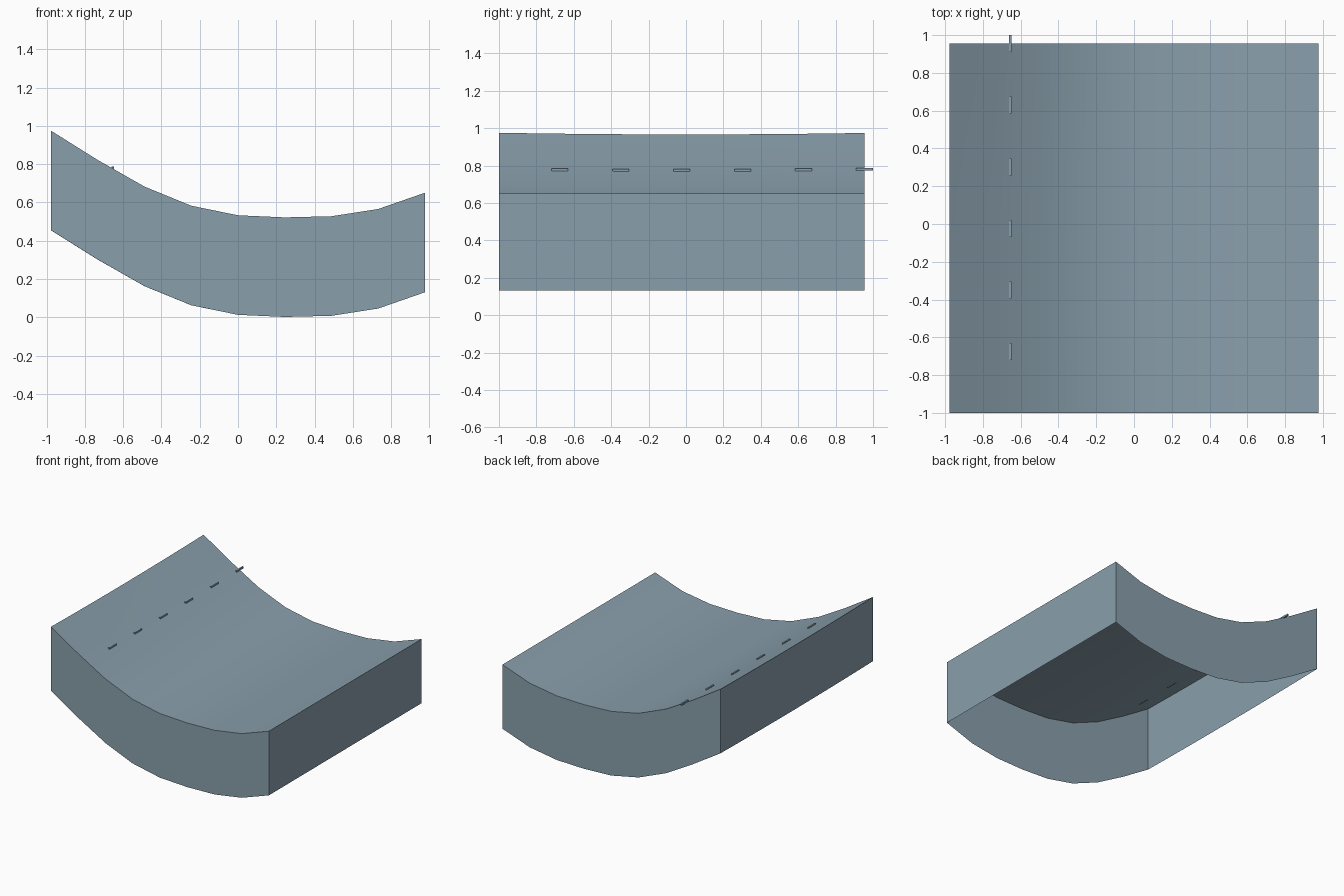
import bpy, bmesh, math

cube = bpy.data.objects.get("Cube")
if cube:
    bpy.data.objects.remove(cube, do_unlink=True)

COLOUR = (0.25, 0.345, 0.41, 1)
mat = bpy.data.materials.new("slate blue")
mat.use_nodes = True
mat.diffuse_color = COLOUR
mat.node_tree.nodes["Principled BSDF"].inputs["Base Color"].default_value = COLOUR

HALF_X, Y_FRONT, Y_BACK, DEPTH, N = 0.977, -1.0, 0.955, 0.52, 8
PROFILE = [0.975, 0.822, 0.683, 0.583, 0.533, 0.522, 0.528, 0.566, 0.651]


def add_object(name, bm):
    mesh = bpy.data.meshes.new(name)
    bm.to_mesh(mesh)
    bm.free()
    mesh.materials.append(mat)
    obj = bpy.data.objects.new(name, mesh)
    bpy.context.collection.objects.link(obj)
    return obj


def surface_z(x, y):
    """Height of the curved ground, with a slight sag along the high edge."""
    t = (x + HALF_X) / (2 * HALF_X) * N
    i = max(0, min(N - 1, int(t)))
    z = PROFILE[i] + (PROFILE[i + 1] - PROFILE[i]) * (t - i)
    return z - 0.009 * max(0, -x) * max(0, 1 - y * y)


# Curved top sheet with a skirt hanging from its border, open underneath
bm = bmesh.new()
grid = []
for j in range(N + 1):
    y = Y_FRONT + (Y_BACK - Y_FRONT) * j / N
    xs = [-HALF_X + 2 * HALF_X * i / N for i in range(N + 1)]
    grid.append([bm.verts.new((x, y, surface_z(x, y))) for x in xs])
for j in range(N):
    for i in range(N):
        bm.faces.new((grid[j][i], grid[j][i + 1], grid[j + 1][i + 1], grid[j + 1][i]))
border = [e for e in bm.edges if e.is_boundary]
skirt = bmesh.ops.extrude_edge_only(bm, edges=border)["geom"]
bmesh.ops.translate(bm, vec=(0, 0, -DEPTH),
                    verts=[g for g in skirt if isinstance(g, bmesh.types.BMVert)])
bmesh.ops.recalc_face_normals(bm, faces=bm.faces)
if grid[N // 2][N // 2].link_faces[0].normal.z < 0:
    bmesh.ops.reverse_faces(bm, faces=bm.faces)
ground = add_object("ground_shell", bm)
bpy.ops.object.select_all(action="DESELECT")
ground.select_set(True)
bpy.context.view_layer.objects.active = ground
bpy.ops.object.shade_smooth_by_angle(angle=math.radians(30))

# Row of small flat dashes set into the slope
for k in range(6):
    y = -0.675 + 0.326 * k
    bm = bmesh.new()
    bmesh.ops.create_cube(bm, size=1)
    bmesh.ops.scale(bm, vec=(0.012, 0.09, 0.014), verts=bm.verts)
    bmesh.ops.translate(bm, vec=(-0.655, y, surface_z(-0.655, y) + 0.003), verts=bm.verts)
    add_object(f"dash_{k + 1}", bm)
